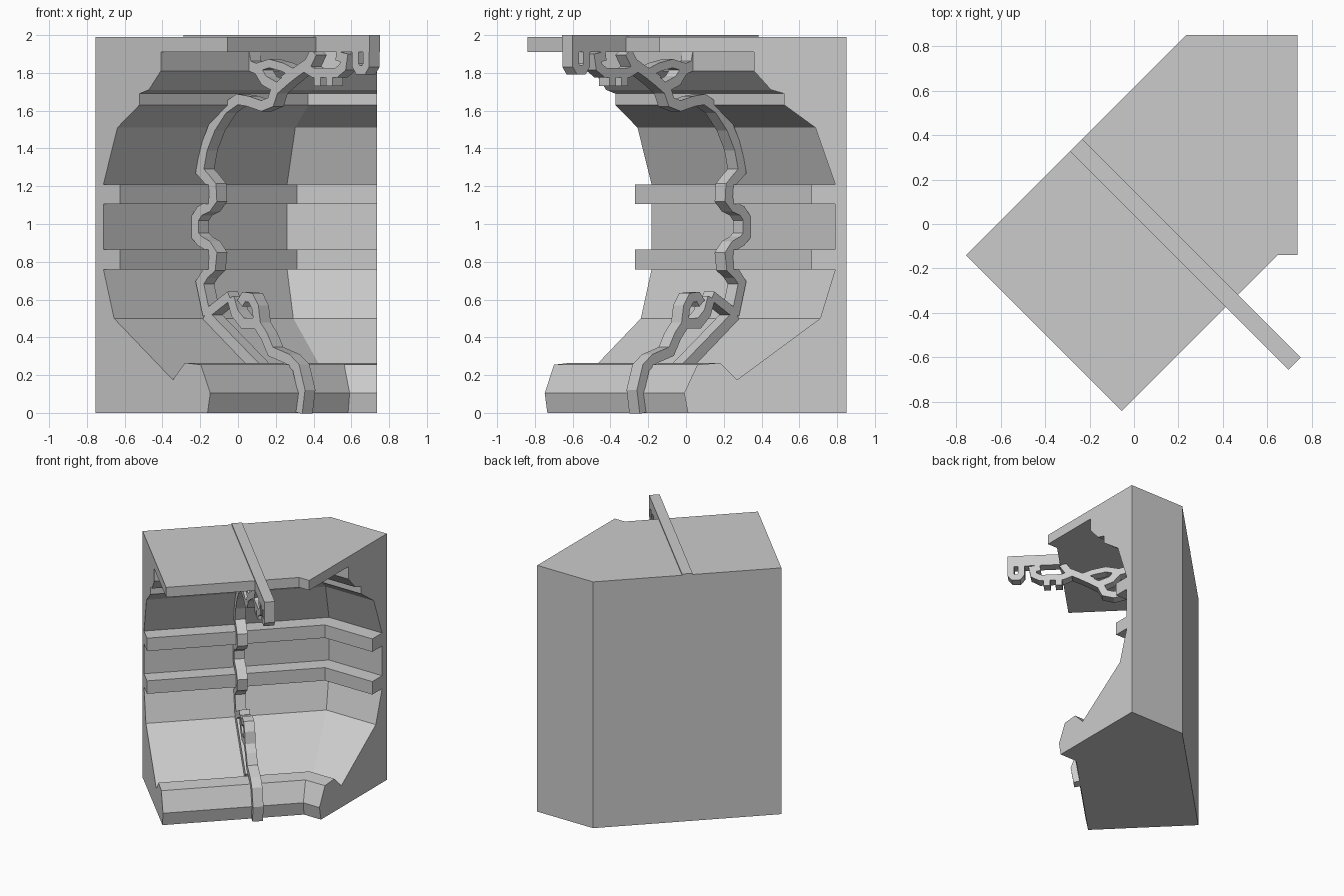
import bpy, bmesh
from mathutils import Vector

R = 0.7071


def finish(bm, name):
    bmesh.ops.recalc_face_normals(bm, faces=bm.faces)
    me = bpy.data.meshes.new(name)
    bm.to_mesh(me)
    bm.free()
    ob = bpy.data.objects.new(name, me)
    bpy.context.collection.objects.link(ob)
    return ob


def skin(rings, name):
    """Join equal rings of points into a capped solid."""
    bm = bmesh.new()
    vs = [[bm.verts.new(p) for p in ring] for ring in rings]
    n = len(vs[0])
    for a, b in zip(vs, vs[1:]):
        for i in range(n):
            j = (i + 1) % n
            bm.faces.new((a[i], a[j], b[j], b[i]))
    bm.faces.new(vs[0])
    bm.faces.new(vs[-1])
    return finish(bm, name)


# Wall shell: (depth from the back, height) profile swept round a 45 degree bend
profile = [(0, 0), (.84, 0), (.86, .105), (.79, .255), (.67, .265), (.58, .175),
           (.14, .5), (.06, .76), (.185, .76), (.185, .865), (.06, .865),
           (.06, 1.105), (.185, 1.105), (.185, 1.21), (.06, 1.21), (.165, 1.51),
           (.33, 1.63), (.33, 1.69), (.4, 1.71), (.49, 1.81), (.49, 1.91),
           (.99, 1.91), (.99, 1.99), (0, 1.99)]
stations = [((-.755, -.14), (R, -R)), ((.235, .85), (.414, -1)), ((.735, .85), (0, -1))]
skin([[(o[0] + d * v[0], o[1] + d * v[1], z) for d, z in profile] for o, v in stations],
     "wall_shell")


# Rib: strips lying in a thin vertical plane across the wall
def rib_point(d, z, side):
    return (-.26 + R * d + side * .0276, .355 - R * d + side * .0276, z)


def strip(name, path, width=.055):
    pts = [Vector(p) for p in path]
    rings = []
    for i, p in enumerate(pts):
        a = (p - pts[i - 1]).normalized() if i else None
        b = (pts[i + 1] - p).normalized() if i < len(pts) - 1 else None
        a, b = a or b, b or a
        t = (a + b).normalized()
        n = Vector((-t.y, t.x)) * (width / 2 / max(.6, t.dot(a)))
        lo, hi = p - n, p + n
        rings.append([rib_point(*lo, -1), rib_point(*hi, -1),
                      rib_point(*hi, 1), rib_point(*lo, 1)])
    return skin(rings, name)


# Ceiling beam
strip("ceiling_beam", [(0, 1.955), (1.39, 1.955)], .09)

# Wall liner with two bulges over the ledges, then the curve up to the ceiling
strip("wall_liner", [
    (.17, .52), (.12, .69), (.16, .735), (.21, .77), (.22, .84), (.18, .885), (.12, .91),
    (.085, .94), (.085, 1.03), (.12, 1.07), (.18, 1.09), (.22, 1.13), (.215, 1.2),
    (.17, 1.24), (.12, 1.28), (.15, 1.4), (.21, 1.51), (.30, 1.61), (.40, 1.66),
    (.48, 1.65), (.58, 1.625), (.65, 1.645), (.68, 1.71), (.76, 1.76), (.83, 1.80),
    (.93, 1.85), (.97, 1.91)])

# Lower slope, base pipe and hooks
strip("slope_liner", [(.16, .52), (.57, .22)], .06)
strip("base_pipe", [(.86, 0), (.88, .12), (.84, .24), (.78, .285), (.65, .325),
                    (.60, .41), (.54, .475), (.44, .475), (.38, .53), (.35, .61)])
strip("lower_hook_link", [(.18, .53), (.25, .57), (.34, .62)], .05)
strip("lower_hook", [(.55, .47), (.535, .56), (.50, .61), (.45, .615), (.42, .58)], .05)

# Upper branches
strip("upper_branch", [(.70, 1.72), (.60, 1.76), (.55, 1.82), (.48, 1.84), (.46, 1.92)])
strip("upper_loop", [(.55, 1.83), (.64, 1.85), (.74, 1.83), (.82, 1.80)], .045)
strip("toothed_arm", [(.74, 1.76), (.80, 1.79), (.90, 1.83), (.97, 1.80), (1.06, 1.80),
                      (1.14, 1.80), (1.19, 1.83), (1.20, 1.88), (1.14, 1.89)], .05)
for d in (1.0, 1.09):
    strip("arm_tooth", [(d, 1.81), (d, 1.73)], .05)

# Hanging loop at the beam tip
strip("tip_loop", [(1.285, 1.92), (1.285, 1.84), (1.305, 1.815), (1.345, 1.815),
                   (1.365, 1.84), (1.365, 1.92)], .048)
